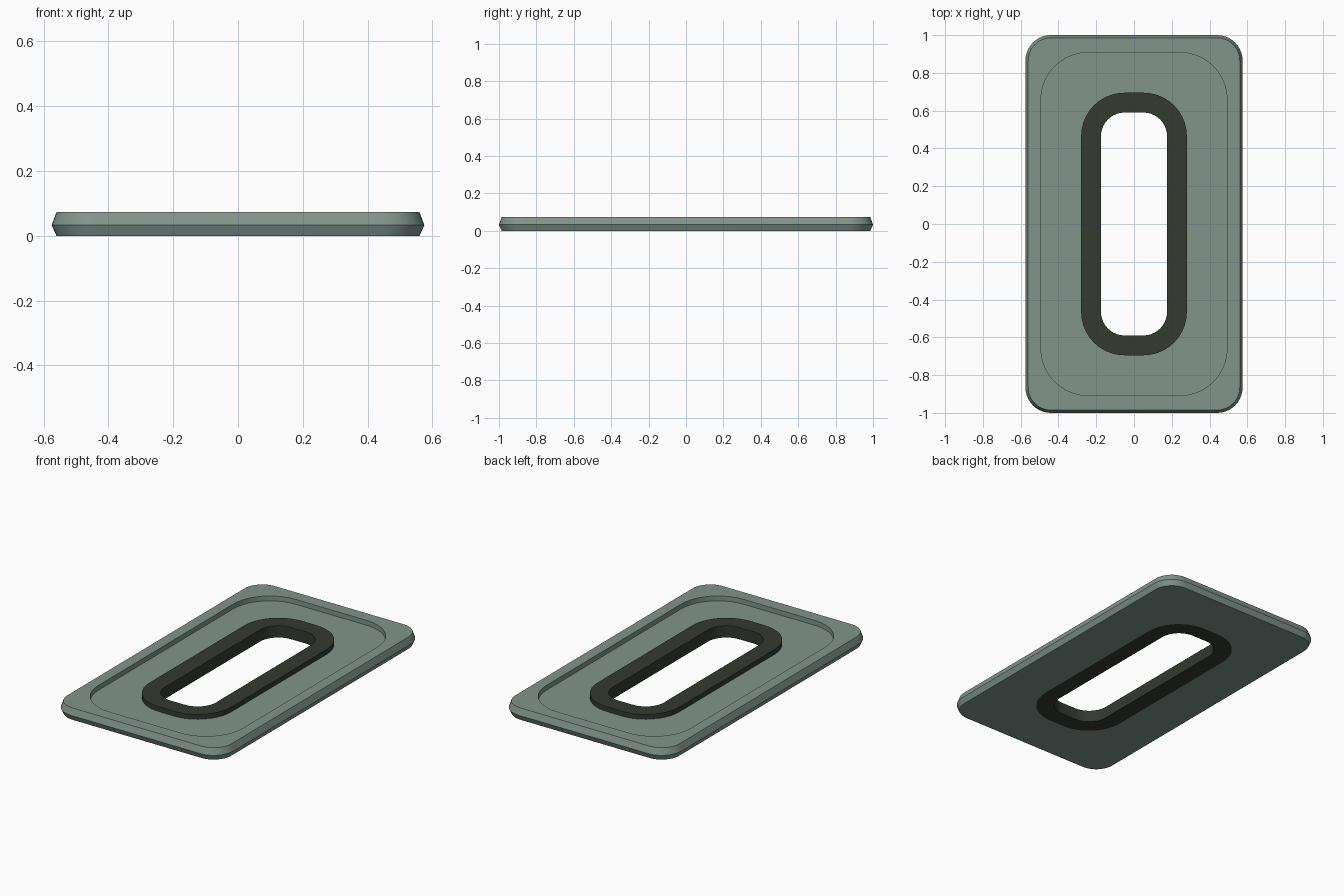
import bpy, bmesh
from math import cos, sin, pi, radians

if "Cube" in bpy.data.objects:
    bpy.data.objects.remove(bpy.data.objects["Cube"], do_unlink=True)

SEGMENTS = 10  # per rounded corner


def material(name, color):
    mat = bpy.data.materials.new(name)
    mat.use_nodes = True
    mat.diffuse_color = color
    mat.node_tree.nodes["Principled BSDF"].inputs["Base Color"].default_value = color
    return mat


def rounded_loop(bm, hx, hy, r, z):
    """Rounded rectangle of vertices, given half sizes and corner radius."""
    verts = []
    for i, (sx, sy) in enumerate([(1, 1), (-1, 1), (-1, -1), (1, -1)]):
        for k in range(SEGMENTS + 1):
            a = (i + k / SEGMENTS) * pi / 2
            verts.append(bm.verts.new((sx * (hx - r) + r * cos(a),
                                       sy * (hy - r) + r * sin(a), z)))
    return verts


def closed_frame(name, profile, mat):
    """Skin consecutive rounded loops, joining the last back to the first."""
    bm = bmesh.new()
    loops = [rounded_loop(bm, *p) for p in profile]
    n = len(loops[0])
    for a, b in zip(loops, loops[1:] + loops[:1]):
        for i in range(n):
            j = (i + 1) % n
            bm.faces.new((a[i], a[j], b[j], b[i]))
    bmesh.ops.recalc_face_normals(bm, faces=bm.faces)
    mesh = bpy.data.meshes.new(name)
    bm.to_mesh(mesh)
    bm.free()
    mesh.materials.append(mat)
    obj = bpy.data.objects.new(name, mesh)
    bpy.context.collection.objects.link(obj)
    bpy.ops.object.select_all(action="DESELECT")
    obj.select_set(True)
    bpy.context.view_layer.objects.active = obj
    bpy.ops.object.shade_smooth_by_angle(angle=radians(20))
    return obj


sage = material("sage grey", (0.22, 0.30, 0.265, 1))
dark = material("dark olive", (0.033, 0.042, 0.030, 1))

# Plate: bevelled rim, recessed top, slot opening for the ring
BASE, EDGE, FLOOR, TOP = 0, 0.033, 0.043, 0.073
closed_frame("plate", [
    (0.56, 0.985, 0.12, BASE),
    (0.575, 1.0, 0.135, EDGE),
    (0.56, 0.985, 0.12, TOP),
    (0.493, 0.908, 0.25, TOP),
    (0.493, 0.908, 0.25, FLOOR),
    (0.28, 0.695, 0.23, FLOOR),
    (0.28, 0.695, 0.23, BASE),
], sage)

# Slot ring: dark lining around the central opening
closed_frame("slot_ring", [
    (0.28, 0.695, 0.23, BASE),
    (0.28, 0.695, 0.23, TOP),
    (0.175, 0.59, 0.125, TOP),
    (0.175, 0.59, 0.125, BASE),
], dark)
